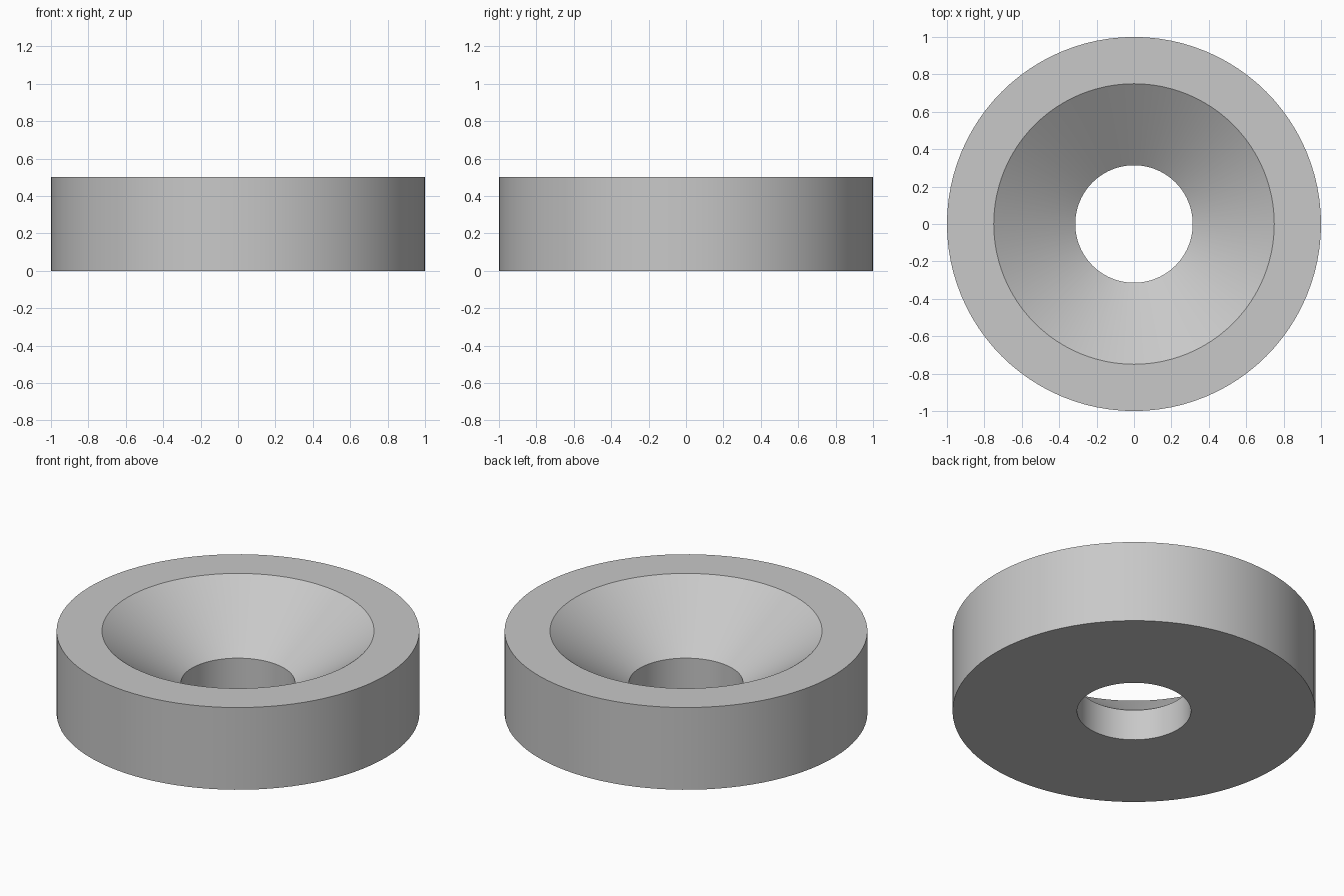
import bpy
import bmesh
import math

SEGMENTS = 96

cube = bpy.data.objects.get("Cube")
if cube:
    bpy.data.objects.remove(cube, do_unlink=True)

# Plain grey metal
GREY = (0.58, 0.58, 0.58, 1.0)
metal = bpy.data.materials.new("grey_metal")
metal.use_nodes = True
metal.diffuse_color = GREY
metal.node_tree.nodes["Principled BSDF"].inputs["Base Color"].default_value = GREY

# Closed cross-section (radius, height): outer wall, flat rim, countersink, bore
profile = [(1.0, 0.0), (1.0, 0.5), (0.75, 0.5), (0.314, 0.188), (0.314, 0.0)]


def lathe(name, section, material):
    """Revolve a closed cross-section around the z axis."""
    bm = bmesh.new()
    verts = [bm.verts.new((r, 0, z)) for r, z in section]
    edges = [bm.edges.new((v, verts[(i + 1) % len(verts)])) for i, v in enumerate(verts)]
    bmesh.ops.spin(bm, geom=verts + edges, cent=(0, 0, 0), axis=(0, 0, 1),
                   angle=math.tau, steps=SEGMENTS, use_merge=True)
    bmesh.ops.remove_doubles(bm, verts=bm.verts[:], dist=0.0001)
    bmesh.ops.recalc_face_normals(bm, faces=bm.faces[:])
    mesh = bpy.data.meshes.new(name)
    bm.to_mesh(mesh)
    bm.free()
    mesh.materials.append(material)
    obj = bpy.data.objects.new(name, mesh)
    bpy.context.collection.objects.link(obj)
    return obj


# Countersunk ring
ring = lathe("countersunk_washer", profile, metal)
bpy.ops.object.select_all(action="DESELECT")
ring.select_set(True)
bpy.context.view_layer.objects.active = ring
bpy.ops.object.shade_smooth_by_angle(angle=math.radians(30))
